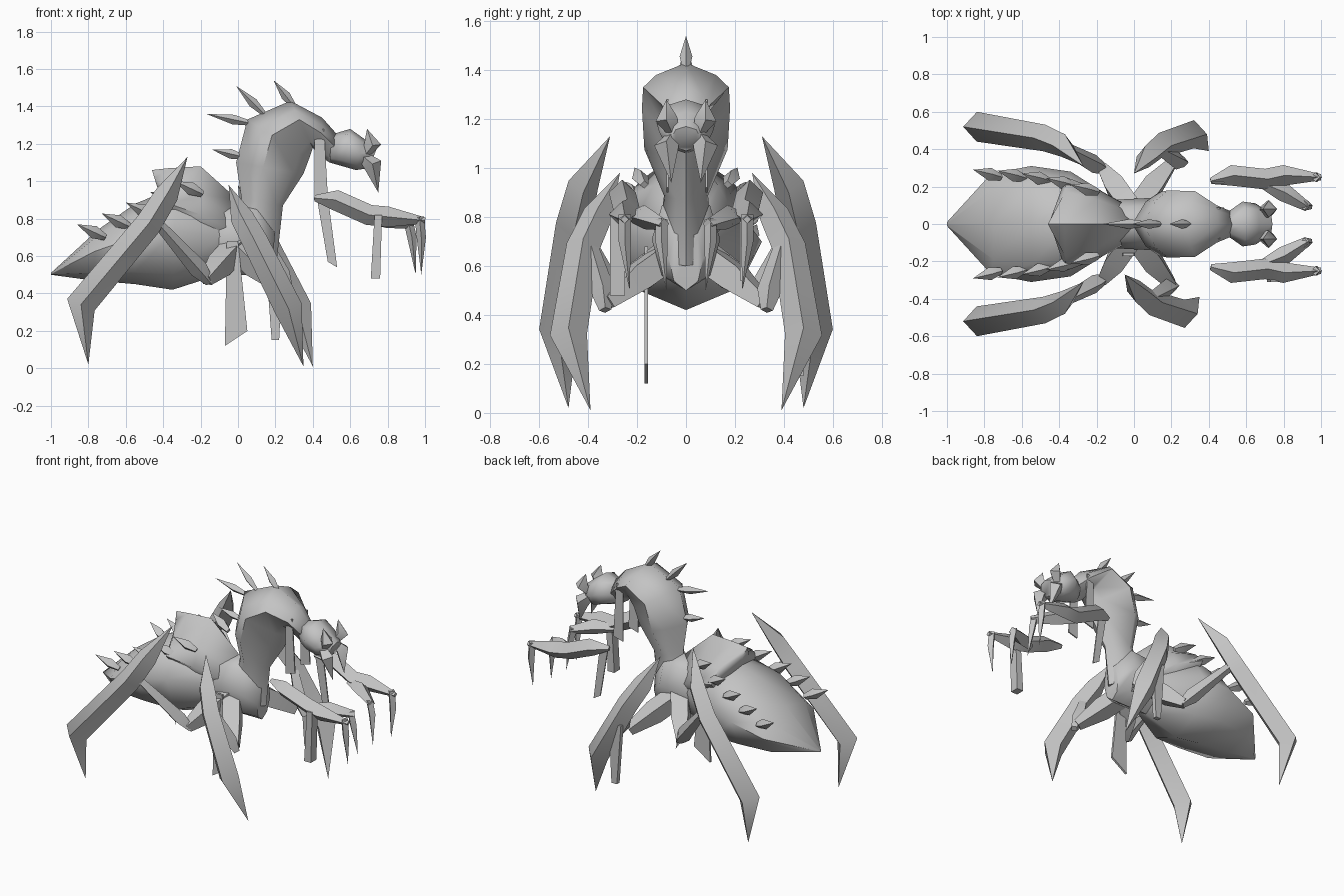
import bpy, bmesh
from mathutils import Vector
from math import cos, sin, tau, radians

cube = bpy.data.objects.get("Cube")
if cube:
    bpy.data.objects.remove(cube, do_unlink=True)

grey = bpy.data.materials.new("plain_grey")
grey.use_nodes = True
grey.diffuse_color = (.55, .55, .55, 1)
grey.node_tree.nodes["Principled BSDF"].inputs["Base Color"].default_value = grey.diffuse_color


def skin(name, rings):
    """Bridge equal rings of points into one closed smooth skin."""
    bm = bmesh.new()
    loops = [[bm.verts.new(point) for point in ring] for ring in rings]
    for loop, following in zip(loops, loops[1:]):
        for i in range(len(loop)):
            bm.faces.new((loop[i - 1], loop[i], following[i], following[i - 1]))
    bm.faces.new(loops[0])
    bm.faces.new(loops[-1])
    bmesh.ops.remove_doubles(bm, verts=bm.verts, dist=.001)
    bmesh.ops.recalc_face_normals(bm, faces=bm.faces)
    mesh = bpy.data.meshes.new(name)
    bm.to_mesh(mesh)
    bm.free()
    mesh.materials.append(grey)
    obj = bpy.data.objects.new(name, mesh)
    bpy.context.collection.objects.link(obj)
    bpy.ops.object.select_all(action='DESELECT')
    obj.select_set(True)
    bpy.context.view_layer.objects.active = obj
    bpy.ops.object.shade_smooth_by_angle(angle=radians(60))


def body(name, sections, shoulder=.13, middle=.48, belly=.7):
    """Eight-sided trunk; a section holds its top (x, z), bottom (x, z) and half width."""
    half = [(0, 0), (.7, shoulder), (1, middle), (belly, .85), (0, 1)]
    outline = half + [(-across, down) for across, down in half[-2:0:-1]]
    rings = []
    for top, bottom, width in sections:
        top, bottom = Vector(top), Vector(bottom)
        ring = []
        for across, down in outline:
            x, z = top.lerp(bottom, down)
            ring.append((x, across * width, z))
        rings.append(ring)
    skin(name, rings)


def limb(name, points, thick, start=.5, end=.5, swell=0):
    """Diamond tube; start and end scale its tips, swell thickens it along its length."""
    points = [Vector(point) for point in points]
    last = len(points) - 1
    rings = []
    for i, point in enumerate(points):
        along = (points[min(i + 1, last)] - points[max(i - 1, 0)]).normalized()
        side = Vector((0, 1, 0))
        side = (side - along * side.dot(along)).normalized()
        up = along.cross(side)
        radius = thick * (start if i == 0 else end if i == last else 1 + swell * i / last)
        turns = [tau * k / 4 for k in range(4)]
        rings.append([point + radius * (up * cos(a) + side * sin(a)) for a in turns])
    skin(name, rings)


def pair(name, points, thick, left_shift=0, **shape):
    """The same limb on both sides of the body."""
    limb("right_" + name, [(x, -y, z) for x, y, z in points], thick, **shape)
    limb("left_" + name, [(x + left_shift, y, z) for x, y, z in points], thick, **shape)


def spine_points(base, tip):
    base, tip = Vector(base), Vector(tip)
    return [base, base.lerp(tip, .4), tip]


def blade(name, corners, y, depth=.008):
    """Thin hanging blade in the side plane."""
    skin(name, [[(x, y + offset, z) for x, z in corners] for offset in (0, depth)])


# Abdomen and its raised, roof-shaped front cap
body("abdomen", [((-1, .51), (-1, .5), .01),
                 ((-.75, .74), (-.78, .47), .27),
                 ((-.55, .88), (-.55, .45), .31),
                 ((-.33, .97), (-.35, .42), .28),
                 ((-.1, .85), (-.1, .5), .13),
                 ((0, .8), (0, .6), .08)], middle=.42)
body("abdomen_cap", [((-.46, 1.06), (-.42, .93), .04),
                     ((-.37, 1.07), (-.36, .75), .25),
                     ((-.2, 1.08), (-.2, .65), .19),
                     ((0, .9), (0, .6), .08)], shoulder=.35, middle=.6)

# Thorax, arched torso and head
body("thorax", [((-.2, .7), (-.2, .5), .07),
                ((-.1, .88), (-.1, .5), .13),
                ((.1, .9), (.1, .5), .14),
                ((.2, .75), (.18, .5), .07)])
body("torso", [((-.06, .66), (.21, .6), .12),
               ((.02, .9), (.24, .87), .09),
               ((-.01, 1.1), (.35, 1.04), .17),
               ((.05, 1.33), (.38, 1.12), .18),
               ((.28, 1.43), (.4, 1.18), .175),
               ((.45, 1.34), (.43, 1.14), .1),
               ((.53, 1.25), (.49, 1.1), .07)], shoulder=.2, middle=.4, belly=.45)
body("head", [((.5, 1.25), (.49, 1.1), .06),
              ((.6, 1.28), (.56, 1.08), .12),
              ((.67, 1.23), (.63, 1.06), .11),
              ((.74, 1.17), (.7, 1.07), .06)])
pair("head_horn", [(.68, .05, 1.14), (.72, .08, 1.2), (.69, .08, 1.28)], .045, end=0)
pair("mandible", [(.66, .05, 1.14), (.72, .08, 1.09), (.75, .06, .94)], .05, end=0)

# Legs: the thigh drops to a low knee, rises, then meets a long bladed shin
pair("hind_thigh", [(0, .06, .66), (-.1, .2, .55), (-.17, .3, .47)], .075, start=1)
pair("hind_knee", [(-.15, .29, .46), (-.21, .32, .53), (-.45, .45, .8)], .05)
pair("hind_shin", [(-.27, .31, 1.13), (-.38, .42, .93), (-.48, .46, .77),
                   (-.84, .52, .34), (-.8, .48, .02)], .055, start=0, end=0, swell=.6)
pair("middle_thigh", [(0, .06, .65), (.1, .2, .55), (.2, .32, .45)], .075, start=1)
pair("middle_knee", [(.22, .33, .42), (.18, .34, .5), (.06, .41, .75)], .05, left_shift=.05)
pair("middle_shin", [(-.05, .27, .98), (.02, .36, .81), (.09, .42, .68),
                     (.27, .48, .32), (.35, .39, .01)], .055, start=0, end=0, swell=.5, left_shift=.05)

# Forearms with two drooping claws each
pair("forearm", [(.41, .23, .91), (.52, .26, .9), (.7, .24, .82), (.8, .26, .81), (1, .25, .79)], .055, start=.3, end=.3)
pair("outer_claw", [(.97, .25, .81), (.98, .25, .7), (.98, .23, .5)], .025, start=1, end=0)
pair("inner_finger", [(.68, .22, .8), (.8, .17, .8), (.93, .09, .77)], .05)
pair("inner_claw", [(.91, .1, .79), (.93, .1, .7), (.95, .08, .5)], .025, start=1, end=0)

# Hanging blades
blade("right_hip_blade", [(-.06, .68), (0, .68), (.05, .2), (-.07, .12)], y=-.17, depth=.015)
blade("left_leg_blade", [(.15, .55), (.24, .55), (.22, .15), (.18, .15)], y=.45, depth=.03)
blade("left_arm_blade", [(.42, .92), (.48, .92), (.53, .54), (.48, .57)], y=.22)
blade("right_arm_blade", [(.73, .82), (.77, .82), (.76, .48), (.71, .48)], y=-.31, depth=.06)
for label, y in (("right", -.08), ("left", .08)):
    blade(label + "_throat_blade", [(.41, 1.28), (.46, 1.28), (.48, .92), (.41, .9)], y)

# Spines fanned around the arched back
for label, base, tip in (("lower", (.03, 0, 1.13), (-.14, 0, 1.17)),
                         ("middle", (.07, 0, 1.31), (-.17, 0, 1.36)),
                         ("upper", (.14, 0, 1.36), (-.01, 0, 1.51)),
                         ("crown", (.3, 0, 1.4), (.19, 0, 1.54))):
    limb(label + "_back_spine", spine_points(base, tip), .026, end=0)

# Spines in a rising row along each side of the abdomen
for i, label in enumerate(("rear", "second", "third", "fourth", "front")):
    base = Vector((-.71 + i * .13, .25 - i * i * .005, .7 + i * .058))
    pair(label + "_side_spine", spine_points(base, base + Vector((-.15, .04, .07))), .035, end=0)
